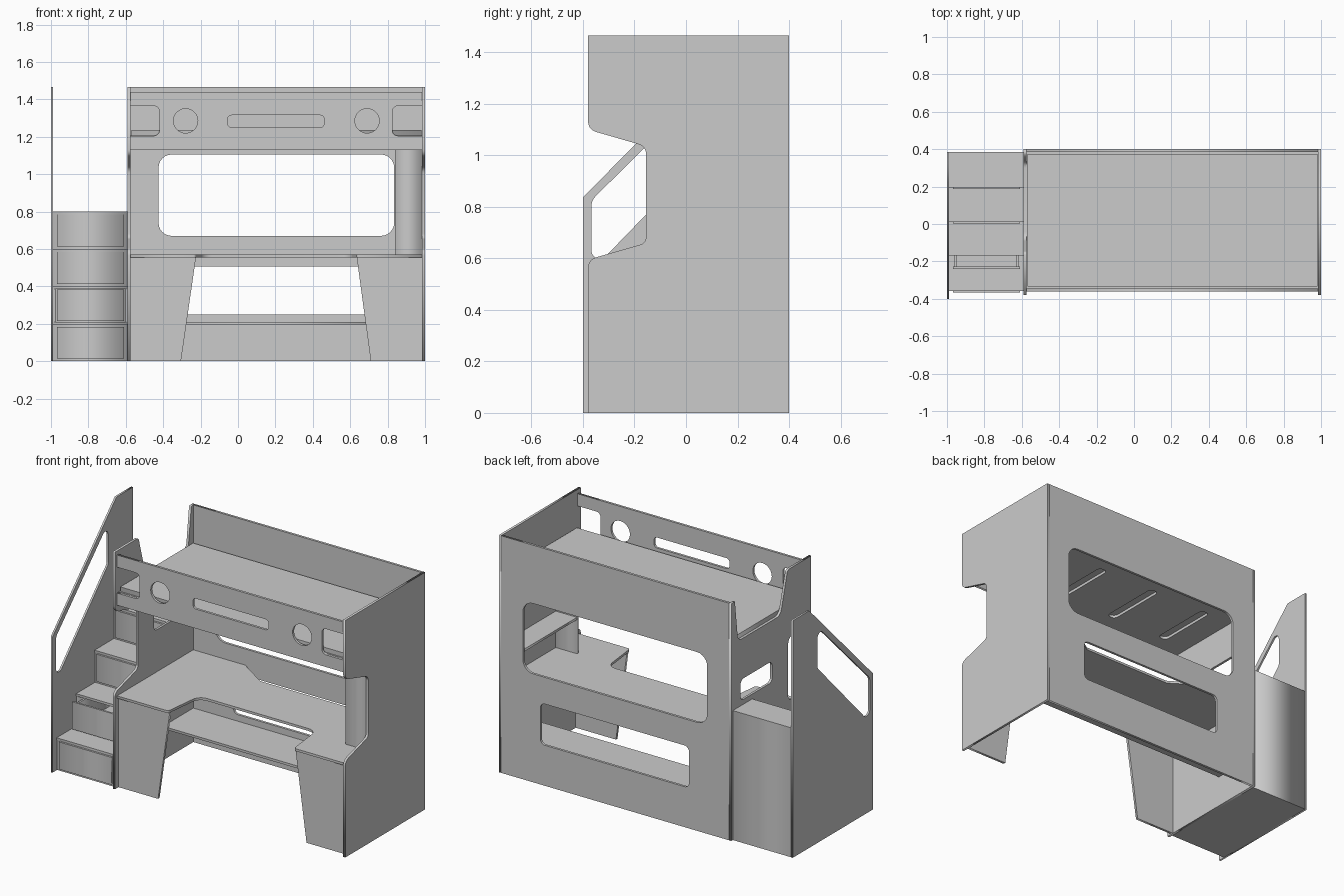
import bpy, bmesh, math
from mathutils import Vector, Matrix

if "Cube" in bpy.data.objects:
    bpy.data.objects.remove(bpy.data.objects["Cube"])

AXES = {  # local x, local y, thickness direction
    'xz': ((1, 0, 0), (0, 0, 1), (0, -1, 0)),
    'yz': ((0, 1, 0), (0, 0, 1), (1, 0, 0)),
    'xy': ((1, 0, 0), (0, 1, 0), (0, 0, 1)),
}


def rounded(pts, n=6):
    """Polygon of (u, v) or (u, v, radius) corners -> points with filleted corners."""
    out = []
    for i, p in enumerate(pts):
        c = Vector(p[:2])
        r = p[2] if len(p) > 2 else 0
        if not r:
            out.append(c)
            continue
        a = (Vector(pts[i - 1][:2]) - c).normalized()
        b = (Vector(pts[(i + 1) % len(pts)][:2]) - c).normalized()
        half = a.angle(b) / 2
        centre = c + (a + b).normalized() * (r / math.sin(half))
        s = c + a * (r / math.tan(half)) - centre
        sweep = s.angle_signed(c + b * (r / math.tan(half)) - centre)
        for k in range(n + 1):
            out.append(centre + Matrix.Rotation(-sweep * k / n, 2) @ s)
    return out


def rect(u0, u1, v0, v1, r=0):
    return [(u0, v0, r), (u1, v0, r), (u1, v1, r), (u0, v1, r)]


def panel(name, plane, lo, hi, outline, holes=()):
    """Flat board with holes, lying between lo and hi along its thickness axis."""
    cu = bpy.data.curves.new(name + "_outline", 'CURVE')
    cu.dimensions, cu.fill_mode, cu.extrude = '2D', 'BOTH', (hi - lo) / 2
    for loop in (outline, *holes):
        pts = rounded(loop)
        sp = cu.splines.new('POLY')
        sp.points.add(len(pts) - 1)
        for q, p in zip(sp.points, pts):
            q.co = (p.x, p.y, 0, 1)
        sp.use_cyclic_u = True
    tmp = bpy.data.objects.new(name + "_tmp", cu)
    bpy.context.collection.objects.link(tmp)
    dg = bpy.context.evaluated_depsgraph_get()
    me = bpy.data.meshes.new_from_object(tmp.evaluated_get(dg))
    bpy.data.objects.remove(tmp)
    bpy.data.curves.remove(cu)
    m = Matrix(AXES[plane]).transposed().to_4x4()
    axis = Vector([abs(c) for c in AXES[plane][2]])
    me.transform(Matrix.Translation(axis * (lo + hi) / 2) @ m)
    bm = bmesh.new()
    bm.from_mesh(me)
    bmesh.ops.remove_doubles(bm, verts=bm.verts, dist=1e-5)
    bmesh.ops.recalc_face_normals(bm, faces=bm.faces)
    bm.to_mesh(me)
    bm.free()
    me.name = name
    ob = bpy.data.objects.new(name, me)
    bpy.context.collection.objects.link(ob)
    return ob


def box(name, x0, x1, y0, y1, z0, z1):
    return panel(name, 'xy', z0, z1, rect(x0, x1, y0, y1))


MID = 0.205  # centre of the bed in x
L, R = -0.575, 0.985  # inner faces of the end panels

# End panels with the front desk notch; the left one is lowered for climbing in
notch = [(-0.38, 1.1, 0.04), (-0.155, 1.035, 0.04), (-0.155, 0.66, 0.03),
         (-0.38, 0.595, 0.04), (-0.38, 0)]
panel("right_end_panel", 'yz', R, 1.0,
      [(0.4, 0), (0.4, 1.465), (-0.38, 1.465)] + notch)
panel("left_end_panel", 'yz', -0.59, L,
      [(0.4, 0), (0.4, 1.465), (0.365, 1.465), (0.335, 1.21, 0.04),
       (-0.08, 1.21, 0.05), (-0.15, 1.465, 0.02), (-0.38, 1.465)] + notch,
      [rect(0.0, 0.31, 0.83, 0.96, 0.03)])

# Back panel with two windows
panel("back_panel", 'xz', 0.385, 0.4, rect(L, R, 0, 1.465),
      [rect(-0.425, 0.835, 0.67, 1.105, 0.07), rect(-0.3, 0.715, 0.25, 0.505, 0.03)])

# Front guard rail: open end notches, portholes and a slot
circles = [[(cx + 0.065 * math.cos(t * math.pi / 16), 1.285 + 0.065 * math.sin(t * math.pi / 16))
            for t in range(32)] for cx in (-0.28, 2 * MID + 0.28)]
panel("guard_rail", 'xz', -0.36, -0.345,
      [(L, 1.13), (R, 1.13), (R, 1.205), (0.825, 1.205, 0.03), (0.825, 1.365, 0.03),
       (R, 1.365), (R, 1.44), (L, 1.44), (L, 1.365), (-0.42, 1.365, 0.03),
       (-0.42, 1.205, 0.03), (L, 1.205)],
      circles + [rect(-0.055, 0.46, 1.25, 1.315, 0.02)])

# Bed base with ventilation slots, and the thin mattress
panel("bed_base", 'xy', 1.19, 1.207, rect(L, R, -0.345, 0.385),
      [rect(MID + d - 0.03, MID + d + 0.03, -0.2, 0.2, 0.028)
       for d in (-0.585, -0.195, 0.195, 0.585)])
box("mattress", L + 0.005, R - 0.005, -0.335, 0.375, 1.207, 1.235)

# U-shaped desk with a cable gap at the back
panel("desk_top", 'xy', 0.555, 0.57,
      [(L, -0.36), (-0.225, -0.36, 0.015), (-0.195, -0.1, 0.06), (0.605, -0.1, 0.06),
       (0.635, -0.36, 0.015), (R, -0.36), (R, 0.385), (0.77, 0.385), (0.58, 0.26, 0.03),
       (-0.03, 0.26, 0.03), (-0.22, 0.385), (L, 0.385)])

# Tapered front legs of the desk and the low shelf
panel("desk_leg_left", 'xz', -0.345, -0.33,
      [(L, 0), (-0.305, 0), (-0.225, 0.555), (L, 0.555)])
panel("desk_leg_right", 'xz', -0.345, -0.33,
      [(R, 0), (0.71, 0), (0.635, 0.555), (R, 0.555)])
box("low_shelf", L, R, 0.09, 0.385, 0.195, 0.21)

# Side bookcase standing on the desk
box("bookcase_front", 0.84, R, -0.15, -0.135, 0.57, 1.19)
box("bookcase_shelf", 0.84, R, -0.135, 0.385, 0.78, 0.795)

# Stair side panel with slanted handrail opening
panel("stair_side_panel", 'yz', -1.0, -0.988,
      [(-0.4, 0), (0.385, 0), (0.385, 1.465), (0.225, 1.465), (-0.4, 0.838)],
      [[(-0.367, 0.6, 0.03), (-0.32, 0.6, 0.02), (0.145, 1.08, 0.03),
        (0.145, 1.335, 0.03), (-0.367, 0.825, 0.05)]])

# Stair carcass, treads and drawers (second drawer pulled out)
SX0, SX1 = -0.988, -0.59
for i, y in enumerate((-0.355, -0.165, 0.015, 0.2)):
    z = 0.2 * i
    if i == 1:
        # open bay for the pulled drawer
        box("stair_bay_floor", SX0, SX1, y, 0.385, z, z + 0.01)
        box("stair_bay_back", SX0, SX1, 0.37, 0.385, z + 0.01, z + 0.185)
        for n, x in (("left", SX0), ("right", SX1 - 0.012)):
            box("stair_bay_side_" + n, x, x + 0.012, y, 0.37, z + 0.01, z + 0.185)
    else:
        box(f"stair_block_{i + 1}", SX0, SX1, y, 0.385, z, z + 0.185)
    box(f"stair_tread_{i + 1}", SX0, SX1, y - 0.004, 0.385, z + 0.185, z + 0.2)
    yf = y - (0.075 if i == 1 else 0.012)
    box(f"drawer_front_{i + 1}", -0.968, -0.61, yf, yf + 0.012, z + 0.014, z + 0.183)
    if i == 1:
        y0, y1 = yf + 0.012, 0.12
        box("drawer_bottom", -0.96, -0.618, y0, y1, z + 0.02, z + 0.03)
        for n, x in (("left", -0.96), ("right", -0.63)):
            box("drawer_side_" + n, x, x + 0.012, y0, y1, z + 0.03, z + 0.165)
        box("drawer_back", -0.948, -0.63, y1 - 0.012, y1, z + 0.03, z + 0.165)
